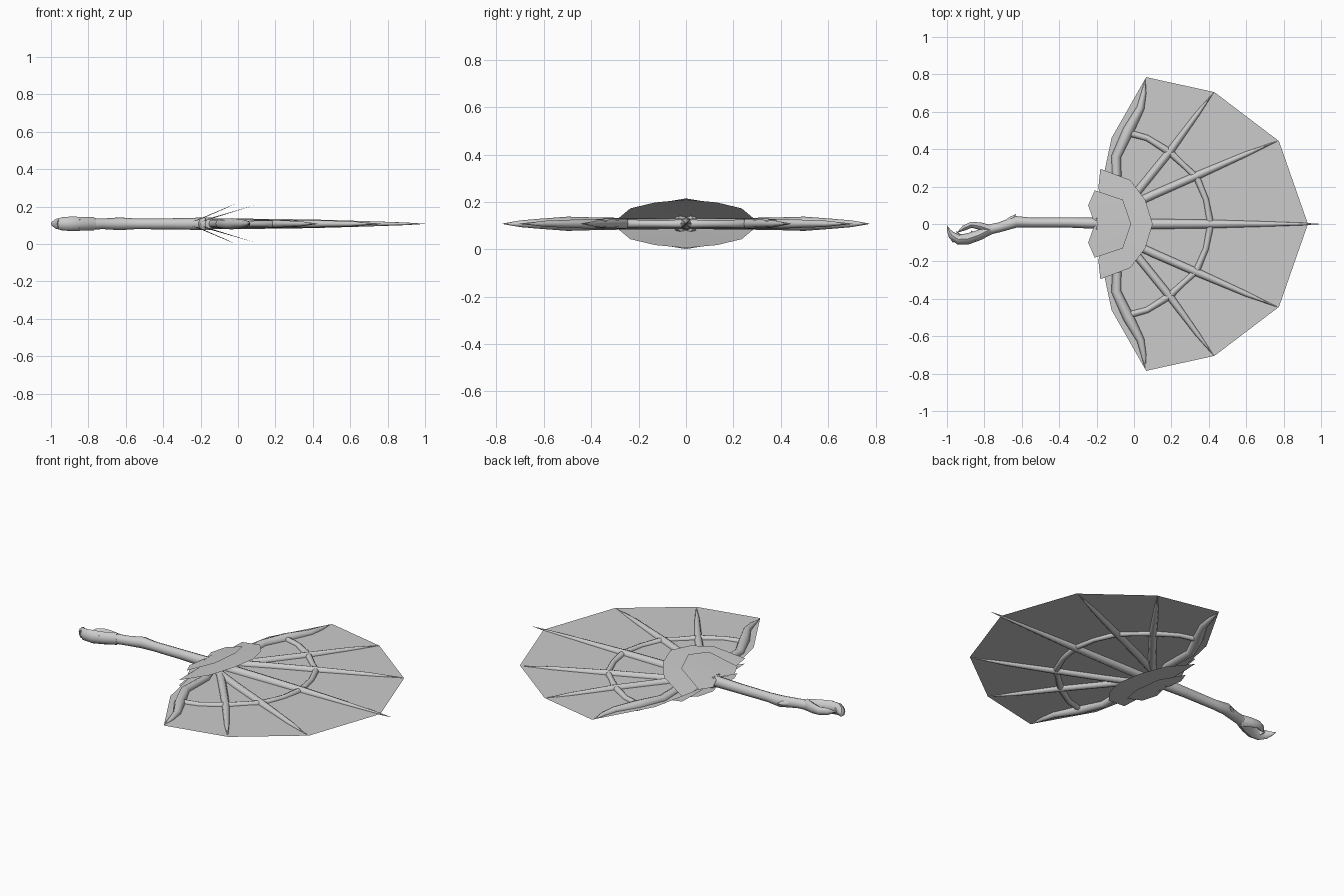
import bpy, math
from mathutils import Vector

if "Cube" in bpy.data.objects:
    bpy.data.objects.remove(bpy.data.objects["Cube"])

ZC = 0.108  # mid plane of the fan

grey = bpy.data.materials.new("light grey")
grey.diffuse_color = (0.6, 0.6, 0.6, 1)
grey.use_nodes = True
grey.node_tree.nodes["Principled BSDF"].inputs["Base Color"].default_value = grey.diffuse_color


def make(name, verts, faces, smooth=50):
    me = bpy.data.meshes.new(name)
    me.from_pydata([tuple(v) for v in verts], [], faces)
    me.materials.append(grey)
    ob = bpy.data.objects.new(name, me)
    bpy.context.collection.objects.link(ob)
    if smooth:
        bpy.context.view_layer.objects.active = ob
        ob.select_set(True)
        bpy.ops.object.shade_smooth_by_angle(angle=math.radians(smooth))
        ob.select_set(False)
    return ob


def tube(name, pts, sides=8, squash=1.0):
    """Tapered tube along (x, y, radius) points lying in the mid plane."""
    P = [Vector((p[0], p[1], ZC)) for p in pts]
    verts, faces = [], []
    for i, p in enumerate(P):
        t = (P[min(i + 1, len(P) - 1)] - P[max(i - 1, 0)]).normalized()
        n = Vector((-t.y, t.x, 0))
        for k in range(sides):
            a = 2 * math.pi * k / sides
            r = max(pts[i][2], 0.0005)
            verts.append(p + n * r * math.cos(a) + Vector((0, 0, r * squash * math.sin(a))))
    for i in range(len(P) - 1):
        for k in range(sides):
            a, b = i * sides + k, i * sides + (k + 1) % sides
            faces.append((a, a + sides, b + sides, b))
    faces += [tuple(range(sides)), tuple(reversed(range(len(verts) - sides, len(verts))))]
    return make(name, verts, faces)


def both(points):
    """Half outline (from +y side to the centre line) mirrored to a full one."""
    return points + [(p[0], -p[1]) + tuple(p[2:]) for p in reversed(points) if abs(p[1]) > 1e-6]


# Webbed sheet
outline = both([(-0.2, 0.0), (-0.175, 0.2), (-0.12, 0.46), (0.065, 0.785), (0.43, 0.705), (0.775, 0.443), (0.93, 0)])
outline = outline[:-1] if outline[-1] == outline[0] else outline
make("web_sheet", [(x, y, ZC) for x, y in outline], [tuple(reversed(range(len(outline))))], 0)

# Ribs
tube("centre_rib", [(-0.15, 0, 0.028), (0.1, 0, 0.027), (0.4, 0, 0.023), (0.7, 0, 0.014), (0.9, 0, 0.007), (1.0, 0, 0)])
for s, side in ((1, "left"), (-1, "right")):
    ribs = {
        "inner_rib": [(-0.12, 0.05, 0.022), (0.1, 0.155, 0.022), (0.34, 0.26, 0.021), (0.6, 0.374, 0.014), (0.765, 0.443, 0.001)],
        "middle_rib": [(-0.11, 0.02, 0.022), (0.02, 0.175, 0.022), (0.19, 0.385, 0.021), (0.34, 0.59, 0.013), (0.425, 0.702, 0.001)],
        "outer_rib": [(-0.14, 0.03, 0.022), (-0.09, 0.18, 0.024), (-0.095, 0.36, 0.026), (-0.03, 0.5, 0.03),
                      (0.035, 0.62, 0.021), (0.052, 0.7, 0.014), (0.06, 0.775, 0.001)],
    }
    for n, pts in ribs.items():
        tube(side + "_" + n, [(x, s * y, r) for x, y, r in pts])

# Cross band joining the ribs
tube("cross_band", both([(-0.04, 0.49, 0.018), (0.07, 0.46, 0.016), (0.19, 0.385, 0.019), (0.27, 0.31, 0.015),
                         (0.335, 0.25, 0.018), (0.385, 0.13, 0.015), (0.41, 0, 0.018)]))

# Flared collars, two above and two below
inner = both([(-0.245, 0.1, 0.012), (-0.21, 0.18, 0.02), (-0.06, 0.13, 0.085), (-0.015, 0, 0.107)])
outer = both([(-0.19, 0.2, 0.01), (-0.18, 0.295, 0.015), (-0.02, 0.235, 0.065), (0.06, 0.13, 0.09), (0.1, 0, 0.102)])
for up, where in ((1, "upper"), (-1, "lower")):
    for n, rim, x0 in (("inner", inner, -0.21), ("outer", outer, -0.17)):
        apex = (x0, 0, ZC + up * 0.025)
        verts = [apex] + [(x, y, ZC + up * h) for x, y, h in rim]
        faces = [(0, i + 1, i) if up > 0 else (0, i, i + 1) for i in range(1, len(rim))]
        make(where + "_" + n + "_collar", verts, faces, 40)

# Shaft and its thorny end
tube("shaft", [(-0.8, -0.035, 0.028), (-0.72, -0.018, 0.026), (-0.63, 0.012, 0.031), (-0.55, 0.008, 0.026),
               (-0.35, 0.008, 0.027), (-0.2, 0.004, 0.03), (-0.1, 0, 0.022)], squash=1.1)
tube("knuckle_thorn", [(-0.68, 0.005, 0.018), (-0.65, 0.03, 0.014), (-0.632, 0.052, 0)])
for i, (x, y) in enumerate(((-0.12, 0.05), (-0.2, 0.055), (-0.12, -0.055), (-0.2, -0.05))):
    tube("shaft_thorn_%d" % i, [(-0.18, 0, 0.025), ((x - 0.18) / 2, y * 0.6, 0.025), (x, y, 0)], 6, 1.5)

# Claw shaped grip
tube("grip_palm", [(-0.77, -0.03, 0.027), (-0.83, -0.06, 0.028), (-0.89, -0.08, 0.03), (-0.94, -0.082, 0.027),
                   (-0.975, -0.06, 0.02), (-0.99, -0.035, 0.01), (-1.0, -0.008, 0)], squash=1.3)
tube("grip_thumb", [(-0.77, -0.03, 0.024), (-0.82, -0.012, 0.02), (-0.87, -0.004, 0.016), (-0.91, -0.022, 0.014),
                    (-0.945, -0.045, 0.001)], squash=1.5)
for i, (x, y) in enumerate(((-0.95, -0.04), (-0.985, -0.055), (-0.87, -0.035))):
    tube("grip_finger_%d" % i, [(x + 0.03, -0.085, 0.02), (x + 0.012, (y - 0.085) / 2, 0.014), (x, y, 0)], 6, 1.3)
